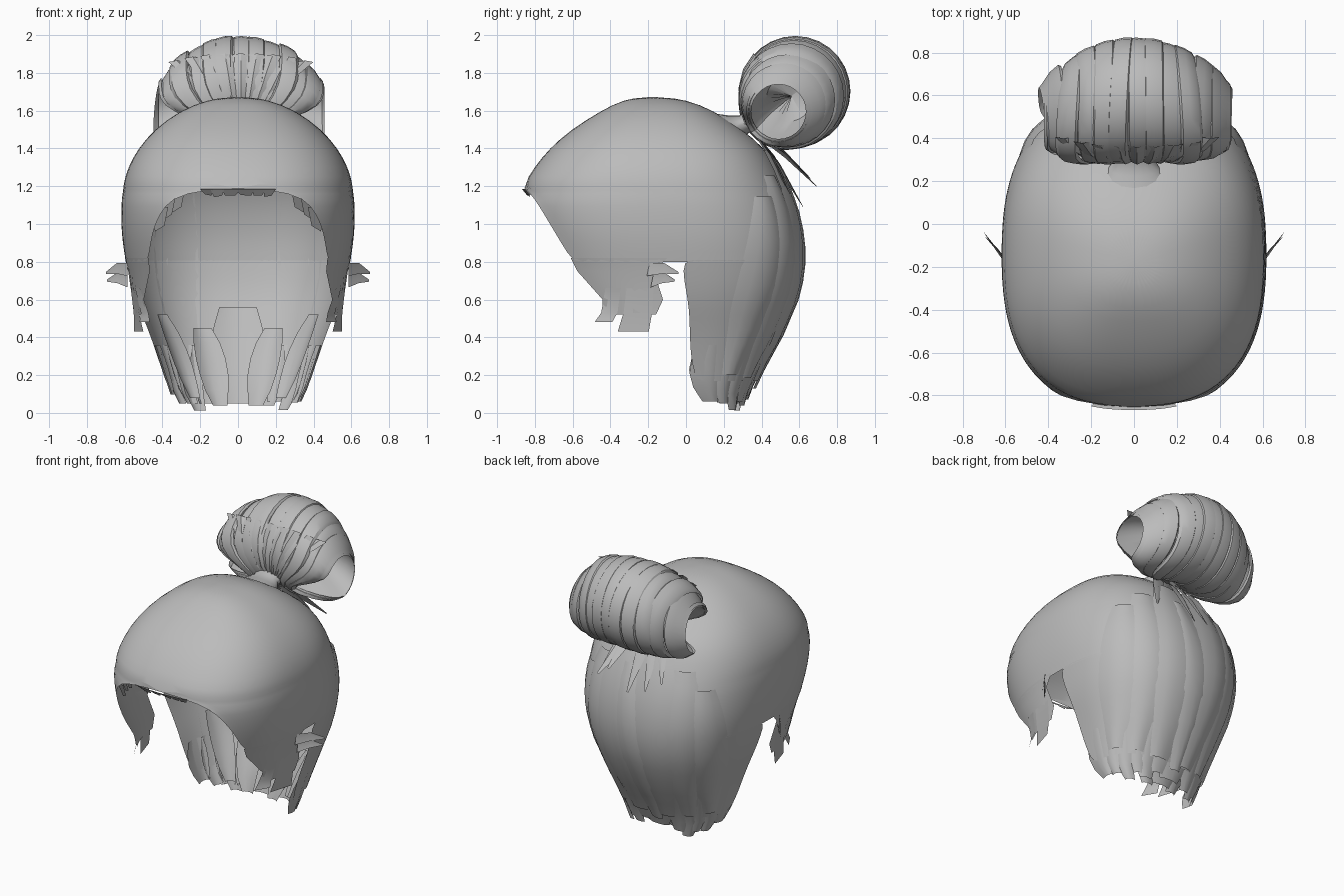
import bpy, bmesh, math, random
from mathutils import Vector

if "Cube" in bpy.data.objects:
    bpy.data.objects.remove(bpy.data.objects["Cube"])

random.seed(4)
PI = math.pi
N = 2.5  # squareness of the head cross-section

hair = bpy.data.materials.new("grey_hair")
hair.diffuse_color = (0.5, 0.5, 0.5, 1)
hair.use_nodes = True
hair.node_tree.nodes["Principled BSDF"].inputs["Base Color"].default_value = hair.diffuse_color

# head cross-sections: z, front y, back y, half width
SECTIONS = [
    (1.675, -.18, -.18, 0), (1.66, -.33, 0, .16), (1.60, -.45, .15, .31), (1.5, -.61, .30, .445),
    (1.4, -.725, .42, .53), (1.3, -.805, .48, .585), (1.2, -.87, .53, .612), (1.1, -.88, .57, .62),
    (1.0, -.865, .595, .62), (.9, -.835, .61, .612), (.8, -.80, .612, .595), (.7, -.75, .60, .57),
    (.6, -.70, .575, .54), (.4, -.50, .49, .46), (.25, -.35, .405, .41), (.1, -.2, .335, .36),
    (0, -.05, .31, .30)]


def section(z):
    """Centre y, half depth and half width of the head at height z."""
    z = max(0, min(1.675, z))
    for a, b in zip(SECTIONS, SECTIONS[1:]):
        if z >= b[0]:
            k = (a[0] - z) / (a[0] - b[0])
            _, yf, yb, w = [p + (q - p) * k for p, q in zip(a, b)]
            return (yf + yb) / 2, (yb - yf) / 2, w


def spow(v, e):
    return math.copysign(abs(v) ** e, v)


def surf(z, t, off=0.0):
    """Point on the head: t = 0 is the front, pi the back."""
    yc, h, w = section(z)
    return Vector(((w + off) * spow(math.sin(t), 2 / N), yc - (h + off) * spow(math.cos(t), 2 / N), z))


def angle(z, y):
    yc, h, _ = section(z)
    if h < 1e-4:
        return 0
    q = max(-1, min(1, (yc - y) / h))
    return math.acos(spow(q, N / 2))


def loft(name, grids, subdivide=0, sharp=40):
    """One object made from several grids of points."""
    bm = bmesh.new()
    for rows in grids:
        vs = [[bm.verts.new(p) for p in r] for r in rows]
        for a, b in zip(vs, vs[1:]):
            for i in range(len(a) - 1):
                bm.faces.new((a[i], b[i], b[i + 1], a[i + 1]))
    bmesh.ops.remove_doubles(bm, verts=bm.verts, dist=.0005)
    me = bpy.data.meshes.new(name)
    bm.to_mesh(me)
    bm.free()
    ob = bpy.data.objects.new(name, me)
    bpy.context.collection.objects.link(ob)
    me.materials.append(hair)
    if subdivide:
        ob.modifiers.new("smooth", "SUBSURF").levels = subdivide
        ob.modifiers["smooth"].render_levels = subdivide
    bpy.context.view_layer.objects.active = ob
    ob.select_set(True)
    bpy.ops.object.shade_smooth_by_angle(angle=math.radians(sharp))
    ob.select_set(False)
    return ob


def around(z, y, n=40):
    """Row from the right hairline round the back to the left hairline."""
    a = angle(z, y)
    return [surf(z, a + (2 * PI - 2 * a) * i / n) for i in range(n + 1)]


# main cap, with the hairline of the face opening
hairline = [(1.675, -.18), (1.66, -1), (1.6, -1), (1.5, -1), (1.4, -1), (1.3, -1), (1.2, -1), (1.165, -.825),
            (1.1, -.78), (1.0, -.72), (.9, -.66), (.8, -.60)]
loft("hair_cap", [[around(z, y) for z, y in hairline]], 1)

# lower back of the hair, behind the ears
nape = [(.81, -.02), (.7, -.01), (.6, .01), (.5, .02), (.4, .02), (.25, .03), (.17, .06)]
loft("nape", [[around(z, y, 30) for z, y in nape]], 1)

# sideburns in front of the ears: z, front y, back y, offset
burns = [(.82, -.61, -.10, .0), (.75, -.575, -.17, .0), (.6, -.43, -.12, .02), (.52, -.41, -.15, .045)]
grids = []
for s in (1, -1):
    rows = []
    for z, y0, y1, off in burns:
        a, b = angle(z, y0), angle(z, y1)
        rows.append([surf(z, s * (a + (b - a) * i / 6), off) for i in range(7)])
    grids.append(rows)
    # ragged tips below
    for y0, y1, low in ((-.42, -.34, .48), (-.31, -.17, .43)):
        grids.append([[surf(z, s * angle(z, y), off) for y in (y0, y1)]
                      for z, off in ((.66, .012), (.53, .045), (low, .09))])
loft("sideburns", grids)


def lock(z0, z1, a0, a1, width, off, tip=.3, steps=12, bulge=.014):
    """Tapered ribbon lying on the head; a is the angle away from the back."""
    rows = []
    for i in range(steps + 1):
        k = i / steps
        a = PI + a0 + (a1 - a0) * k
        w = width * (tip + (1 - tip) * math.sin(PI * (.05 + .85 * k)) ** .7)
        rows.append([surf(z0 + (z1 - z0) * k, a + w * j / 2, off + bulge * (1 - j * j))
                     for j in (-1, -.5, 0, .5, 1)])
    return rows


# broad locks sweeping from the crown down the back
grids = []
for s in (1, -1):
    for a0, a1, w, off in ((.15, .2, .5, .004), (.45, .62, .5, -.003), (.7, 1.05, .5, -.001)):
        grids.append(lock(1.46 - .45 * a0, .16 + .04 * a1, s * a0, s * a1, w, off))
grids.append(lock(1.25, .13, -.08, .06, .22, .008))
loft("back_locks", grids)

# ragged strand tips along the bottom
grids = []
for i in range(12):
    a = -1.35 + 2.7 * i / 11
    low = max(0, .10 * abs(abs(a) - .75) + random.uniform(0, .05) * (i % 4 > 0))
    grids.append(lock(.36, low, a, a + random.uniform(-.1, .1), .42, -.012, .5, 4))
# inner layer, seen through the face opening
for a, top, low, w, off in ((0, .56, .05, .55, -.06), (.35, .45, .04, .5, -.075), (-.35, .45, .04, .5, -.075),
                            (.85, .52, .08, .45, -.04), (-.85, .52, .08, .45, -.04)):
    grids.append(lock(top, low, a * 1.15, a * .9, w, off, .35, 5))
loft("nape_tips", grids, sharp=25)

# thin fringe turned under the front hairline
grids = []
for i in range(6):
    a = -.2 + .08 * i
    grids.append([[surf(1.185, a - .05, -.003), surf(1.185, a + .05, -.003)],
                  [surf(1.15 + random.uniform(-.01, .01), a - .03, -.04), surf(1.15, a + .03, -.035)]])
for s in (1, -1):
    for x, y, z in ((.28, -.80, 1.14), (.33, -.77, 1.10), (.37, -.74, 1.04)):
        grids.append([[(s * x, y, z + .05), (s * (x + .08), y + .05, z + .03)],
                      [(s * (x + .02), y + .06, z - .05), (s * (x + .07), y + .1, z - .08)]])
loft("fringe_tips", grids)


# rolled bun: hair loops round the x axis and gathers towards the tie at the front below
def bun_ring(x, grow=0.0, tilt=0.0, n=28, radius=None):
    k = min(1, abs(x) / .43)
    r = (radius or .165 + .125 * (1 - k ** 2.4) ** .7) + grow
    cy, cz = .58 - .09 * k ** 1.8, 1.705 - .11 * k ** 1.8
    row = []
    for i in range(n + 1):
        p = 2 * PI * i / n
        d = math.atan2(math.sin(p - 1.2 * PI), math.cos(p - 1.2 * PI))
        pinch = 1 - .6 * math.exp(-(d / .6) ** 2)
        row.append(((x + tilt * math.cos(p + .6)) * pinch + .015, cy + r * math.cos(p), cz + r * math.sin(p)))
    return row


grids = []
BANDS = 11
for i in range(BANDS):
    x0 = -.43 + .86 * i / BANDS
    x1 = x0 + .86 / BANDS
    g, t = random.uniform(-.01, .004), random.uniform(-.025, .025)
    grids.append([bun_ring(x, g + d, t) for x, d in
                  ((x0 - .012, -.014), (x0, 0), ((x0 + x1) / 2, .003), (x1, 0), (x1 + .012, -.014))])
loft("bun", grids, sharp=30)

# hollow ends of the roll, closed deep inside
grids = []
for s in (1, -1):
    grids.append([bun_ring(s * x, radius=r) for x, r in ((.42, .175), (.435, .16), (.36, .15), (.25, .12), (.2, .0004))])
loft("bun_ends", grids)

# strands fanning from the tie up over the front of the bun
grids = []
for i in range(9):
    f = -1.0 + 2.0 * i / 8
    rows = []
    for k in range(5):
        p = PI * (1.2 - .11 * k)
        u = .05 + .29 * (k / 4) ** .8
        x = u * f
        r = .165 + .125 * (1 - min(1, abs(x) / .43) ** 2.4) ** .7 + .008
        w = .012 + .008 * k
        rows.append([(x + j * w + .015, .575 + (r - .012 * abs(j)) * math.cos(p),
                      1.70 + (r - .012 * abs(j)) * math.sin(p)) for j in (-1, 0, 1)])
    grids.append(rows)
loft("bun_fan", grids, sharp=25)

# gathered neck between the head and the bun
neck = [(.2, 1.50, .17), (.26, 1.515, .12), (.31, 1.53, .09), (.40, 1.56, .12)]
loft("bun_neck", [[[(r * math.cos(2 * PI * i / 16), y - .3 * r * math.sin(2 * PI * i / 16),
                     z + .5 * r * math.sin(2 * PI * i / 16)) for i in range(17)] for y, z, r in neck]])


def spike(a, b, w, side):
    """Thin pointed wisp from a to b."""
    a, b, side = Vector(a), Vector(b), Vector(side) * w
    m = a.lerp(b, .5) + Vector((0, 0, .015))
    return [[a - side, a, a + side], [m - side * .8, m + Vector((0, .01, .01)), m + side * .8],
            [b - side * .15, b, b + side * .15]]


# loose wisps under the bun and beside the ears
grids = []
for x0, x1, y, z in ((.05, .20, .69, 1.20), (.08, .14, .66, 1.24), (.0, .02, .62, 1.09),
                     (-.05, -.10, .60, 1.12), (-.08, -.20, .56, 1.18), (.1, .27, .55, 1.16)):
    grids.append(spike((x0, .36, 1.49), (x1, y, z), .045, (1, 0, .3)))
for s in (1, -1):
    for y, z, ty, tz in ((-.20, .76, -.04, .74), (-.18, .70, -.06, .70)):
        grids.append(spike((s * .585, y, z), (s * (.70 + .3 * (ty + .04)), ty, tz), .035, (0, .2, 1)))
loft("loose_wisps", grids)
